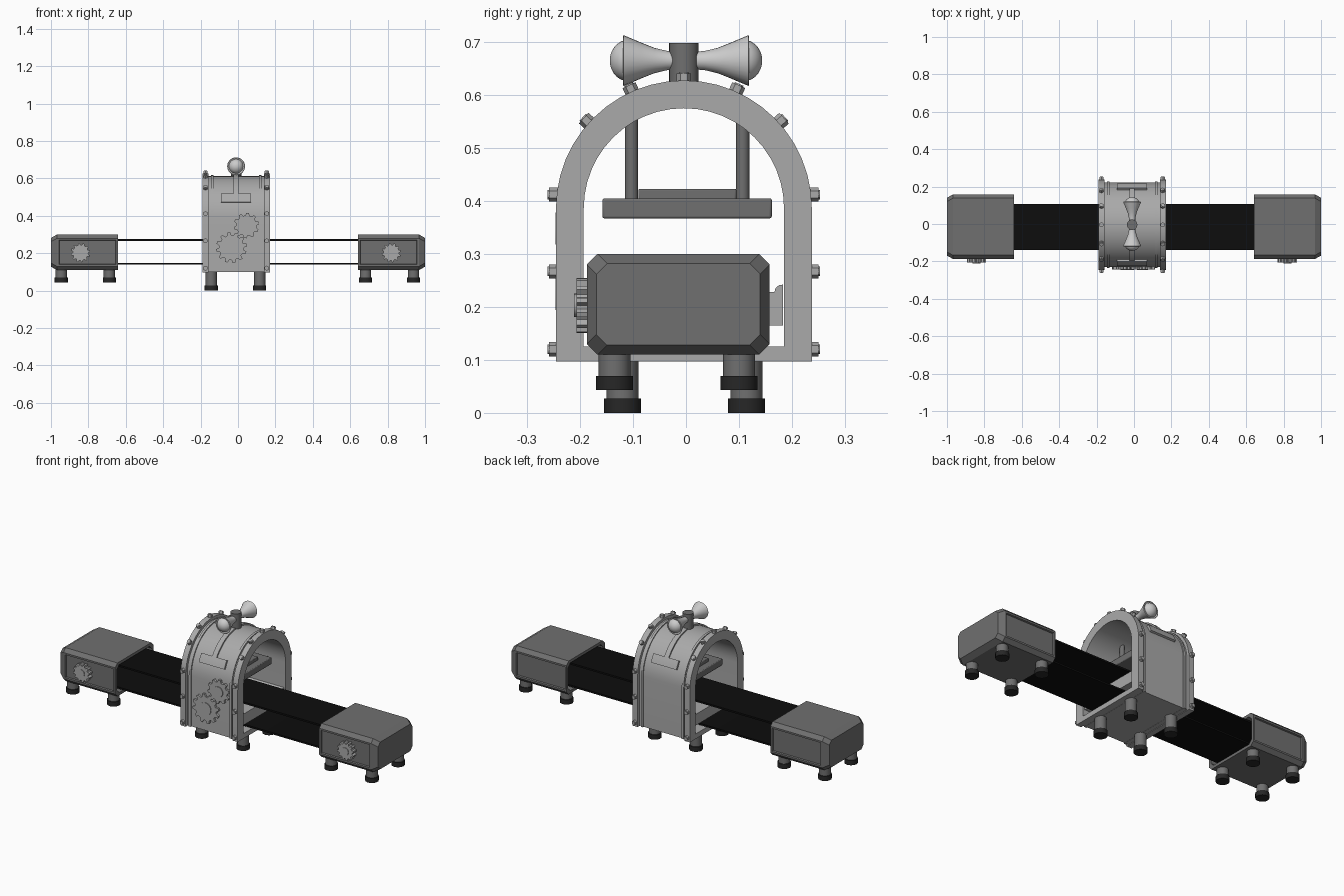
import bpy, bmesh
from math import sin, cos, pi, radians
from mathutils import Matrix, Vector

if "Cube" in bpy.data.objects:
    bpy.data.objects.remove(bpy.data.objects["Cube"])

def mat(name, v):
    m = bpy.data.materials.new(name)
    m.diffuse_color = (v, v, v, 1)
    m.use_nodes = True
    m.node_tree.nodes["Principled BSDF"].inputs["Base Color"].default_value = m.diffuse_color
    return m

STEEL, DARK, BELT, RUBBER = mat("steel", .4), mat("dark_steel", .16), mat("belt_black", .004), mat("rubber", .02)
CX, CY, CZ = -0.01, -0.004, 0.386      # arch centre

def finish(bm, name, m=None, angle=30):
    bmesh.ops.recalc_face_normals(bm, faces=bm.faces)
    me = bpy.data.meshes.new(name)
    bm.to_mesh(me)
    bm.free()
    ob = bpy.data.objects.new(name, me)
    bpy.context.collection.objects.link(ob)
    if m:
        me.materials.append(m)
    bpy.ops.object.select_all(action='DESELECT')
    ob.select_set(True)
    bpy.context.view_layer.objects.active = ob
    bpy.ops.object.shade_smooth_by_angle(angle=radians(angle))
    return ob

def at(p, t, axis):
    return (t, p[0], p[1]) if axis == 'x' else (p[0], t, p[1])

def loft(bm, rings, close=False):
    vs = [[bm.verts.new(c) for c in r] for r in rings]
    n = len(vs[0])
    for k in range(len(vs) if close else len(vs) - 1):
        a, b = vs[k], vs[(k + 1) % len(vs)]
        for i in range(n):
            bm.faces.new((a[i], a[(i + 1) % n], b[(i + 1) % n], b[i]))
    return vs

def prism(name, pts, t0, t1, axis='x', m=None):
    bm = bmesh.new()
    vs = loft(bm, [[at(p, t, axis) for p in pts] for t in (t0, t1)])
    bm.faces.new(vs[0])
    bm.faces.new(vs[1])
    return finish(bm, name, m)

def frame(name, outer, inner, t0, t1, axis='x', m=None):
    bm = bmesh.new()
    loft(bm, [[at(p, t, axis) for p in prof] for prof, t in
              ((outer, t0), (outer, t1), (inner, t1), (inner, t0))], True)
    return finish(bm, name, m)

def cyl(name, loc, r, h, axis='z', n=20, m=None):
    bm = bmesh.new()
    bmesh.ops.create_cone(bm, cap_ends=True, segments=n, radius1=r, radius2=r, depth=h)
    if axis != 'z':
        bm.transform(Matrix.Rotation(pi / 2, 4, 'X'))
    bm.transform(Matrix.Translation(loc))
    return finish(bm, name, m)

def arch(r, zb, n=24):
    arc = [(CY + r * cos(pi * i / n), CZ + r * sin(pi * i / n)) for i in range(n + 1)]
    return [(CY + r, zb)] + arc + [(CY - r, zb)]

def gear(name, x, z, r, hub, teeth, y0, y1, m):
    pts = []
    for i in range(teeth):
        for f, k in ((0, .8), (.18, 1), (.5, 1), (.68, .8)):
            a = 2 * pi * (i + f) / teeth
            pts.append((x + r * k * cos(a), z + r * k * sin(a)))
    prism(name, pts, y0, y1, 'y', m)
    cyl(name + "_hub", (x, y0, z), hub, .008, 'y', 24, m)

def leg(name, x, y, z0, z1):
    cyl(name, (x, y, (z0 + .02 + z1) / 2), .03, z1 - z0 - .02, m=DARK)
    cyl(name + "_foot", (x, y, z0 + .0135), .035, .027, m=RUBBER)

# Central arched housing, end flanges and thin ribs
inner = arch(.189, .125)
frame("housing_shell", arch(.226, .1), inner, -.18, .16, m=STEEL)
for s, (a, b) in (("left", (-.19, -.158)), ("right", (.138, .17))):
    frame(s + "_flange", arch(.2415, .097), inner, a, b, m=STEEL)
for s, (a, b) in (("left", (-.145, -.132)), ("right", (.112, .125))):
    frame(s + "_rib", arch(.232, .099), arch(.21, .11), a, b, m=STEEL)

# Cross table between the two belt runs, filleted into the walls
half = [(.187, .165), (.187, .242)] + [(.185 - .014 * sin(t), .242 - .014 * (1 - cos(t)) )
        for t in (0.3, .7, 1.1, pi / 2)]
right = [(CY + y, z) for y, z in half]
left = [(CY - y, z) for y, z in reversed(half)]
prism("cross_table", right + left, -.18, .16, m=STEEL)

# Hex bolts around each flange
spots = [(s * .2415, z, s * 90) for s in (-1, 1) for z in (.12, .267, .412)]
spots += [(.2415 * sin(radians(a)), CZ + .2415 * cos(radians(a)), a) for a in (-48, -24, 0, 24, 48)]
for x in (-.174, .154):
    bm = bmesh.new()
    for y, z, a in spots:
        M = Matrix.Translation((x, CY + y, z)) @ Matrix.Rotation(-radians(a), 4, 'X')
        bmesh.ops.create_cone(bm, cap_ends=True, segments=6, radius1=.0135, radius2=.0135, depth=.018,
                              matrix=M @ Matrix.Translation((0, 0, .004)))
        bmesh.ops.create_cone(bm, cap_ends=True, segments=12, radius1=.009, radius2=.009, depth=.006,
                              matrix=M @ Matrix.Translation((0, 0, .0125)))
    finish(bm, "flange_bolts", STEEL)

# Curved straps running from the horn post down to a cross plate on both sides
def strap(name, a0, a1, x0, x1, r, n):
    ang = [radians(a0 + (a1 - a0) * i / n) for i in range(n + 1)]
    pts = [(CY + r * cos(a), CZ + r * sin(a)) for a in ang]
    pts += [(CY + .218 * cos(a), CZ + .218 * sin(a)) for a in reversed(ang)]
    prism(name, pts, x0, x1, m=STEEL)

strap("top_strap", 28, 152, CX - .014, CX + .014, .234, 20)
for s, a in (("back", 22), ("front", 146)):
    strap(s + "_strap_plate", a, a + 12, CX - .08, CX + .08, .237, 3)

# Twin horn with domes on a short post
cyl("horn_post", (CX, CY, .655), .028, .086, n=24, m=DARK)
prof = [(.02, .017), (.035, .018), (.06, .024), (.085, .034), (.118, .048), (.119, .045), (.116, .038)]
dome = [(.108 + .036 * sin(radians(t)), .0395 * cos(radians(t))) for t in (10, 25, 40, 55, 70, 82)]
for name, s in (("front_horn", -1), ("back_horn", 1)):
    bm = bmesh.new()
    vs = loft(bm, [[(CX + r * cos(2 * pi * i / 28), s * y, .665 + r * sin(2 * pi * i / 28))
                    for i in range(28)] for y, r in prof + dome])
    bm.faces.new(vs[0])
    bm.faces.new(vs[-1])
    finish(bm, name, angle=40)

# Gears on the housing front
gear("large_gear", -.035, .23, .083, .036, 12, -.242, -.222, STEEL)
gear("small_gear", .045, .348, .068, .03, 10, -.242, -.222, STEEL)

# Press plate hung on rods inside the arch
def box(name, x0, x1, y0, y1, z0, z1, m):
    return prism(name, [(y0, z0), (y1, z0), (y1, z1), (y0, z1)], x0, x1, m=m)

def bevel(ob, w):
    mod = ob.modifiers.new("bevel", 'BEVEL')
    mod.width, mod.segments = w, 2

bevel(box("press_plate", -.12, .1, -.158, .162, .367, .405, DARK), .004)
bevel(box("press_upper_plate", -.08, .06, -.09, .095, .4, .423, DARK), .003)
for y in (-.103, .107):
    cyl("press_rod", (CX, y, .485), .0125, .19, m=DARK)

# Housing legs
for x in (-.143, .116):
    for y in (-.12, .114):
        leg("housing_leg", x, y, 0, .11)

# Conveyor belt loop
def stadium(r, hx=.86, n=12):
    return [((hx if i <= n else -hx) + r * sin(pi * (i - (i > n)) / n), .207 + r * cos(pi * (i - (i > n)) / n))
            for i in range(2 * n + 2)]

frame("conveyor_belt", stadium(.068), stadium(.058), -.139, .107, 'y', BELT)

# End boxes: chamfered shell open toward the housing, recessed side panels
def octagon(d, c=.02):
    y0, y1, z0, z1 = -.187 + d, .158 - d, .11 + d, .3 - d
    return [(y0 + c, z0), (y1 - c, z0), (y1, z0 + c), (y1, z1 - c),
            (y1 - c, z1), (y0 + c, z1), (y0, z1 - c), (y0, z0 + c)]

for side, s, gx, lx in (("left", -1, -.842, (-.945, -.688)), ("right", 1, .82, (.682, .938))):
    bm = bmesh.new()
    rings = [(.98, .016), (.642, .016), (.642, 0), (.968, 0), (1, .018)]
    vs = loft(bm, [[at(p, s * x, 'x') for p in octagon(d)] for x, d in rings])
    bm.faces.new(vs[0])
    bm.faces.new(vs[-1])
    bmesh.ops.recalc_face_normals(bm, faces=bm.faces)
    walls = [f for f in bm.faces if abs(f.normal.y) > .99
             and (f.calc_center_median().y < -.18 or f.calc_center_median().y > .15)]
    bmesh.ops.inset_individual(bm, faces=walls, thickness=.014, depth=0)
    bmesh.ops.inset_individual(bm, faces=walls, thickness=.004, depth=-.008)
    finish(bm, side + "_end_box", DARK, 20)
    gear(side + "_box_gear", gx, .203, .052, .022, 12, -.207, -.175, STEEL)
    for x in lx:
        for y in (-.135, .1):
            leg(side + "_box_leg", x, y, .043, .115)
